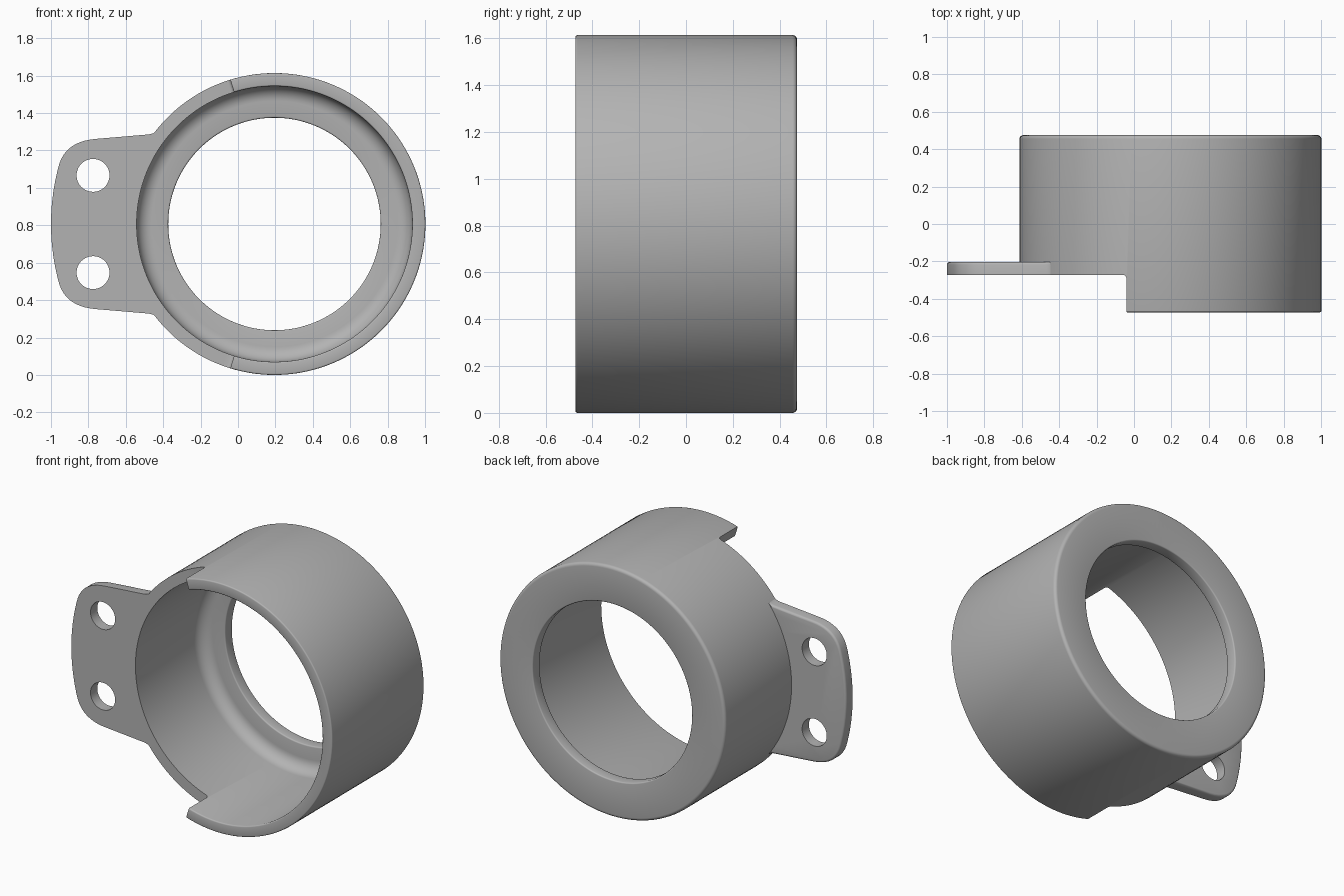
import bpy, bmesh, math
from mathutils import Vector

CX, CZ = 0.195, 0.807          # axis of the ring
R_OUT, R_IN, R_HOLE = 0.807, 0.737, 0.568
FRONT, BACK, STEP, TAB_BACK = -0.472, 0.475, -0.272, -0.203

if "Cube" in bpy.data.objects:
    bpy.data.objects.remove(bpy.data.objects["Cube"])

grey = bpy.data.materials.new("plain grey")
grey.use_nodes = True
colour = (0.45, 0.45, 0.45, 1)
grey.diffuse_color = colour
grey.node_tree.nodes["Principled BSDF"].inputs["Base Color"].default_value = colour


def make(name, bm):
    bmesh.ops.recalc_face_normals(bm, faces=bm.faces)
    mesh = bpy.data.meshes.new(name)
    bm.to_mesh(mesh)
    bm.free()
    obj = bpy.data.objects.new(name, mesh)
    bpy.context.collection.objects.link(obj)
    mesh.materials.append(grey)
    return obj


def prism(outline, y0, y1):
    """Extrude an (x, z) outline from y0 to y1; return the bmesh and the far face."""
    bm = bmesh.new()
    near = bm.faces.new([bm.verts.new((x, y0, z)) for x, z in outline])
    ext = bmesh.ops.extrude_face_region(bm, geom=[near], use_keep_orig=True)["geom"]
    bmesh.ops.translate(bm, vec=(0, y1 - y0, 0),
                        verts=[v for v in ext if isinstance(v, bmesh.types.BMVert)])
    far = next(f for f in ext if isinstance(f, bmesh.types.BMFace))
    return bm, far


def polar(r, degrees, cx=CX, cz=CZ):
    a = math.radians(degrees)
    return cx + r * math.cos(a), cz + r * math.sin(a)


def corner(cx, cy, r, start, end, steps):
    return [polar(r, start + (end - start) * i / steps, cx, cy) for i in range(steps + 1)]


def cut(obj, cutter):
    cutter.hide_render = True
    mod = obj.modifiers.new("cut", "BOOLEAN")
    mod.operation, mod.solver, mod.object = "DIFFERENCE", "EXACT", cutter
    bpy.context.view_layer.objects.active = obj
    bpy.ops.object.modifier_apply(modifier=mod.name)
    bpy.data.objects.remove(cutter)


def smooth(obj):
    bpy.ops.object.select_all(action="DESELECT")
    obj.select_set(True)
    bpy.context.view_layer.objects.active = obj
    bpy.ops.object.shade_smooth_by_angle(angle=math.radians(32))


# Ring: a rounded L profile (radius, y) turned about the y axis
e, b, f, floor = 0.008, 0.02, 0.08, 0.40
profile = (corner(R_OUT - e, FRONT + e, e, 0, -90, 3)
           + corner(R_IN + e, FRONT + e, e, 270, 180, 3)
           + corner(R_IN - f, floor - f, f, 0, 90, 8)
           + corner(R_HOLE + e, floor + e, e, 270, 180, 3)
           + corner(R_HOLE + e, BACK - e, e, 180, 90, 3)
           + corner(R_OUT - b, BACK - b, b, 90, 0, 5))
bm = bmesh.new()
verts = [bm.verts.new((CX + r, y, CZ)) for r, y in profile]
edges = [bm.edges.new((v, verts[i - 1])) for i, v in enumerate(verts)]
bmesh.ops.spin(bm, geom=verts + edges, cent=(CX, 0, CZ), axis=(0, 1, 0),
               angle=math.tau, steps=144, use_duplicate=False)
bmesh.ops.remove_doubles(bm, verts=bm.verts, dist=0.0001)
ring = make("ring", bm)

# Lowered front rim on the tab side, with filleted ends
wedge = [(CX, CZ)] + [polar(1.5, a) for a in (107, 140, 180, 220, 253)]
bm, far = prism(wedge, -0.7, STEP)
radial = [ed for ed in far.edges
          if any((v.co - Vector((CX, STEP, CZ))).length < 0.001 for v in ed.verts)]
bmesh.ops.bevel(bm, geom=radial, offset=0.018, segments=4, profile=0.5, affect="EDGES")
cut(ring, make("rim_cutter", bm))
smooth(ring)

# Mounting tab: upper half outline, then mirrored about the ring's axis height
p0, p1, p2 = Vector((-0.76, 1.262)), Vector((-0.915, 1.25)), Vector((-0.955, 1.13))
upper = [polar(R_OUT - 0.005, a) for a in (180, 172, 164, 156, 148, 140)]
upper += [(-0.412, 1.335), (-0.43, 1.31), (-0.45, 1.293), (-0.475, 1.286)]
for i in range(11):
    t = i / 10
    upper.append(tuple(p0 * (1 - t) ** 2 + p1 * 2 * t * (1 - t) + p2 * t * t))
upper += [polar(1.195, a) for a in (166, 169, 172, 175, 178)]
lower = [(x, 2 * CZ - z) for x, z in reversed(upper[1:])]
bm, far = prism(upper + [(-1.0, CZ)] + lower, STEP, TAB_BACK)
rim = [ed for ed in far.edges
       if any((v.co - Vector((CX, TAB_BACK, CZ))).length > R_OUT + 0.002 for v in ed.verts)]
bmesh.ops.bevel(bm, geom=rim, offset=0.014, segments=3, profile=0.5, affect="EDGES")
tab = make("mounting_tab", bm)

# Two screw holes
for side in (-1, 1):
    circle = [polar(0.088, i * 7.5, -0.775, CZ + side * 0.26) for i in range(48)]
    bm, far = prism(circle, -0.5, 0.1)
    cut(tab, make("hole_cutter", bm))
smooth(tab)
